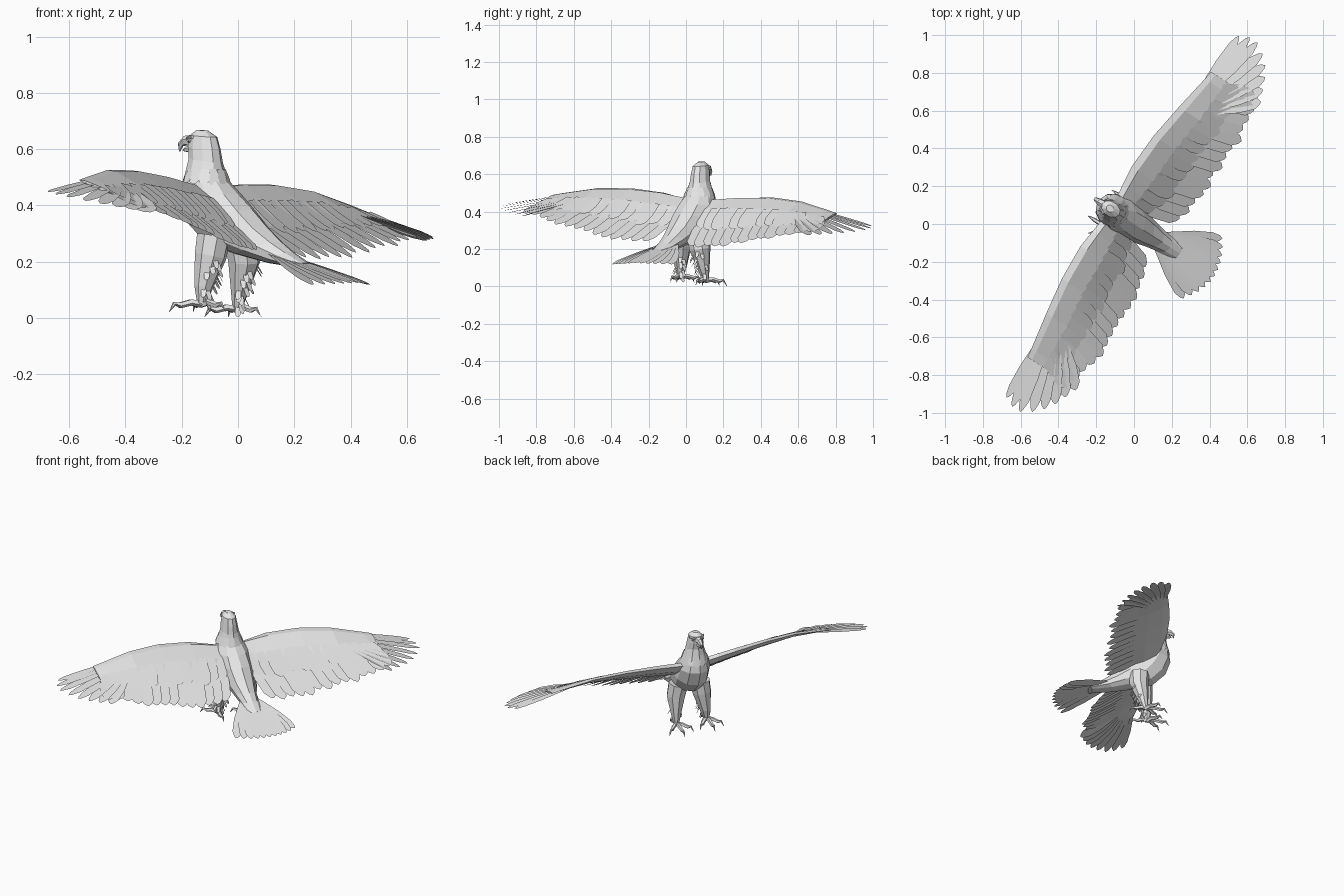
import bpy, bmesh, math, random
from mathutils import Vector

random.seed(4)
if "Cube" in bpy.data.objects:
    bpy.data.objects.remove(bpy.data.objects["Cube"])

grey = bpy.data.materials.new("plain_grey")
grey.use_nodes = True
grey.diffuse_color = (0.8, 0.8, 0.8, 1)
grey.node_tree.nodes["Principled BSDF"].inputs["Base Color"].default_value = (0.8, 0.8, 0.8, 1)

# Bird axes: t = sideways to its right, s = forward, z = up
RIGHT = Vector((0.54, 0.84, 0))
AHEAD = Vector((-0.84, 0.54, 0))
V = Vector


def build(name, parts, solid=True):
    """Join (verts, faces) parts into one flat-shaded object."""
    bm = bmesh.new()
    for verts, faces in parts:
        made = [bm.verts.new(RIGHT * v[0] + AHEAD * v[1] + V((0, 0, v[2]))) for v in verts]
        for f in faces:
            bm.faces.new([made[i] for i in f])
    if solid:
        bmesh.ops.recalc_face_normals(bm, faces=bm.faces)
    else:
        bm.normal_update()
        for f in bm.faces:
            if f.normal.z < 0:
                f.normal_flip()
    mesh = bpy.data.meshes.new(name)
    bm.to_mesh(mesh)
    bm.free()
    obj = bpy.data.objects.new(name, mesh)
    mesh.materials.append(grey)
    bpy.context.collection.objects.link(obj)
    return obj


def loft(rings):
    """Skin equal-length rings and cap the ends."""
    n, verts = len(rings[0]), [p for ring in rings for p in ring]
    faces = [(k * n + i, k * n + (i + 1) % n, (k + 1) * n + (i + 1) % n, (k + 1) * n + i)
             for k in range(len(rings) - 1) for i in range(n)]
    last = (len(rings) - 1) * n
    return verts, faces + [tuple(range(n)), tuple(range(last, last + n))]


def tube(points, radii, sides=6):
    """Tapered tube along a path."""
    points, rings = [V(p) for p in points], []
    for i, p in enumerate(points):
        d = (points[min(i + 1, len(points) - 1)] - points[max(i - 1, 0)]).normalized()
        a = d.cross(V((0.3, 0.2, 1)) if abs(d.z) < 0.8 else V((0, 1, 0))).normalized()
        b = d.cross(a)
        rings.append([p + radii[i] * (a * math.cos(q) + b * math.sin(q))
                      for q in (math.tau * j / sides for j in range(sides))])
    return loft(rings)


def feather(base, tip, width, across):
    """Flat blade with a rounded point."""
    base, d = V(base), V(tip) - V(base)
    side = V(across) - d * (V(across).dot(d) / d.length_squared)
    side = side.normalized() * width
    shape = [(0, -0.3), (0.5, -0.5), (0.84, -0.44), (0.96, -0.2), (1, 0),
             (0.95, 0.24), (0.82, 0.44), (0.5, 0.5), (0, 0.3)]
    return [base + d * u + side * w for u, w in shape], [tuple(range(9))]


# Body, neck and head: front point, back point, half width
SECTIONS = [
    (0.172, 0.668, 0.13, 0.666, 0.018), (0.2, 0.65, 0.092, 0.642, 0.04),
    (0.207, 0.61, 0.08, 0.6, 0.047), (0.2, 0.57, 0.072, 0.55, 0.054),
    (0.215, 0.5, 0.055, 0.49, 0.076), (0.226, 0.42, 0.0, 0.44, 0.1),
    (0.195, 0.33, -0.06, 0.385, 0.105), (0.125, 0.26, -0.12, 0.325, 0.092),
    (0.0, 0.225, -0.18, 0.272, 0.07), (-0.13, 0.195, -0.23, 0.235, 0.055),
    (-0.26, 0.178, -0.29, 0.196, 0.045)]
rings = []
for fs, fz, bs, bz, hw in SECTIONS:
    mid, half = V((0, (fs + bs) / 2, (fz + bz) / 2)), V((0, (fs - bs) / 2, (fz - bz) / 2))
    rings.append([mid + half * math.cos(a) + V((hw * math.sin(a), 0, 0))
                  for a in (math.tau * i / 10 for i in range(10))])
build("body", [loft(rings)])

# Hooked beak, brows and eyes
build("upper_beak", [tube([(0, 0.19, 0.628), (0, 0.222, 0.63), (0, 0.243, 0.616), (0, 0.247, 0.592)],
                          [0.024, 0.018, 0.011, 0.002])])
build("lower_beak", [tube([(0, 0.19, 0.602), (0, 0.218, 0.599), (0, 0.232, 0.596)],
                          [0.016, 0.01, 0.003])])
build("brows", [tube([(m * 0.025, 0.2, 0.64), (m * 0.043, 0.165, 0.644)], [0.005, 0.007], 5)
                for m in (-1, 1)])
build("eyes", [tube([(m * 0.03, 0.186, 0.631), (m * 0.04, 0.188, 0.631)], [0.009, 0.004], 8)
               for m in (-1, 1)])

# Ragged collar of neck feathers
collar = []
for i in range(14):
    a = math.tau * i / 14
    c, s = math.cos(a), math.sin(a)
    collar.append(feather((0.062 * c, 0.135 + 0.07 * s, 0.53),
                          (0.086 * c, 0.133 + 0.09 * s, 0.47 + random.uniform(-0.01, 0.01)),
                          0.042, (-s, c, 0)))
build("neck_feathers", collar, False)

# Wings: span, leading s and z, trailing s and z, thickness
STATIONS = [(0.03, 0.15, 0.45, -0.12, 0.24, 0.055), (0.25, 0.175, 0.487, -0.225, 0.222, 0.045),
            (0.45, 0.165, 0.5, -0.23, 0.25, 0.035), (0.65, 0.135, 0.49, -0.24, 0.29, 0.025),
            (0.85, 0.1, 0.452, -0.205, 0.335, 0.013), (1.0, 0.08, 0.42, -0.15, 0.355, 0.006)]
TIPS = [(1.14, 0.07), (1.165, 0.02), (1.165, -0.03), (1.13, -0.085),
        (1.085, -0.13), (1.03, -0.165), (0.97, -0.19), (0.91, -0.215)]


def wing_point(t, u, lift=0.0):
    """Point at span t and chord fraction u, lifted by a share of thickness."""
    k = max(i for i in range(len(STATIONS) - 1) if i == 0 or STATIONS[i][0] <= t)
    a, b = STATIONS[k], STATIONS[k + 1]
    w = (t - a[0]) / (b[0] - a[0])
    _, ls, lz, ts, tz, th = [p + (q - p) * w for p, q in zip(a, b)]
    return V((t, ls + (ts - ls) * u, lz + (tz - lz) * u + lift * th))


def place(part, m):
    """Mirror a wing part to side m and add the bank of the body."""
    return [V((m * v[0], v[1], v[2] - 0.055 * m * v[0])) for v in part[0]], part[1]


for m, label in ((1, "right"), (-1, "left")):
    arm = loft([[wing_point(t, u, h) for u, h in
                 ((0, 0), (0.1, 0.6), (0.35, 0.7), (0.58, 0.1), (0.35, -0.4), (0.1, -0.5))]
                for t in (0.03, 0.15, 0.25, 0.45, 0.65, 0.85, 0.9)])
    build(label + "_wing_arm", [place(arm, m)])

    coverts, flight = [], []
    for i in range(14):
        t = 0.1 + 0.058 * i
        up = V((0, 0, 0.0015 * (i % 3)))
        tip = wing_point(t + 0.03, 0.66 + random.uniform(-0.03, 0.03), 0.1) + up
        coverts.append(place(feather(wing_point(t, 0.34, 0.75) + up, tip, 0.08, (1, 0, 0)), m))
        # Secondary feathers along the trailing edge
        tip = wing_point(t + 0.055, 1 + random.uniform(-0.05, 0.03)) - up
        flight.append(place(feather(wing_point(t, 0.3) - up, tip, 0.095, (1, 0, 0)), m))
    # Primary feathers fanned at the wing tip
    for i, (t, s) in enumerate(TIPS):
        base = wing_point(0.79 - 0.008 * i, 0.08 + 0.05 * i)
        tip = V((t, s, 0.385 - 0.16 * (0.07 - s) - 0.002 * i))
        flight.append(place(feather(base, tip, 0.05 + 0.004 * i, (0.3, 1, 0)), m))
    build(label + "_wing_coverts", coverts, False)
    build(label + "_flight_feathers", flight, False)

# Tail fan
tail = []
for i in range(11):
    k = (i - 5) / 5
    up = 0.006 * (1 - abs(k))
    tail.append(feather((0.035 * k, -0.17, 0.225 + up),
                        (0.19 * k, -0.51 + 0.075 * k * k, 0.118 + up), 0.068, (1, 0, 0)))
build("tail_feathers", tail, False)

# Legs, feet and trouser feathers: hip, knee, shin and ankle per side
LEGS = {"left": [(-0.065, 0.06, 0.29), (-0.075, 0.068, 0.22), (-0.09, 0.088, 0.11), (-0.095, 0.092, 0.05)],
        "right": [(0.06, 0.025, 0.28), (0.075, 0.022, 0.2), (0.083, 0.045, 0.1), (0.087, 0.06, 0.032)]}
for label, path in LEGS.items():
    build(label + "_leg", [tube(path, [0.062, 0.058, 0.034, 0.017], 8)])
    ankle, foot = V(path[-1]), []
    for deg, size in ((-42, 0.075), (0, 0.095), (42, 0.075), (180, 0.06)):
        d = V((math.sin(math.radians(deg)), math.cos(math.radians(deg)), 0))
        foot.append(tube([ankle, ankle + d * size * 0.5 + V((0, 0, 0.006)),
                          ankle + d * size - V((0, 0, 0.004)),
                          ankle + d * (size + 0.022) + V((0, 0, 0.002)),
                          ankle + d * (size + 0.042) - V((0, 0, 0.028))],
                         [0.014, 0.012, 0.011, 0.007, 0.001], 5))
    build(label + "_foot", foot)

    tufts = []
    for i in range(16):
        w = i / 15
        a = math.radians(random.uniform(-70, 70))
        out = V((math.sin(a), -math.cos(a), 0))
        at = V(path[1]).lerp(V(path[3]), w * 0.9)
        r = 0.05 - 0.036 * w
        tufts.append(feather(at + out * r * 0.8, at + out * (r + 0.018) - V((0, 0, 0.045)),
                             0.02, (math.cos(a), math.sin(a), 0)))
    build(label + "_leg_feathers", tufts, False)
